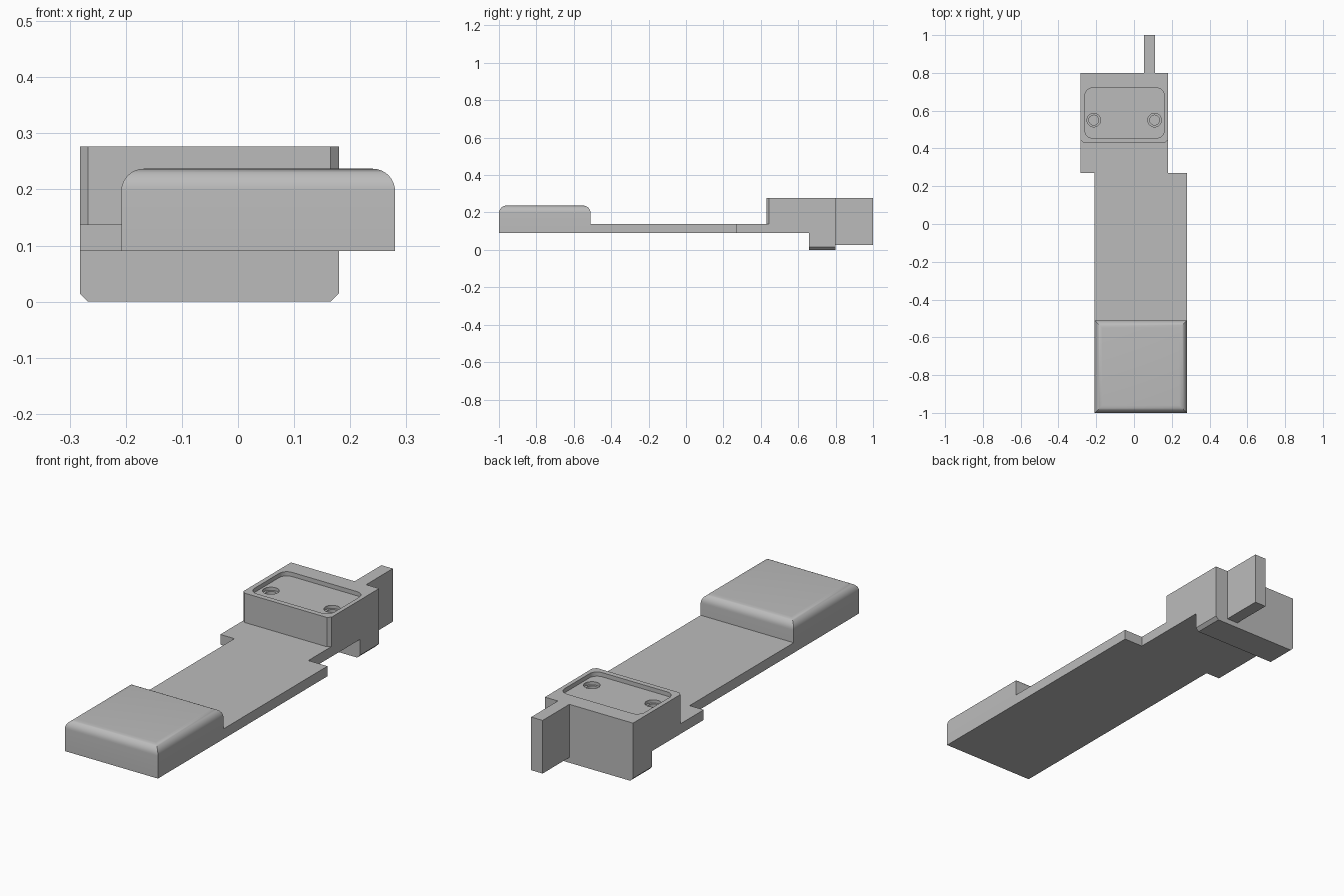
import bpy, bmesh
from math import pi, sin, cos
from mathutils import Vector

cube = bpy.data.objects.get("Cube")
if cube:
    bpy.data.objects.remove(cube, do_unlink=True)

grey = bpy.data.materials.new("plain_grey")
grey.use_nodes = True
COLOUR = (0.5, 0.5, 0.5, 1)
grey.diffuse_color = COLOUR
grey.node_tree.nodes["Principled BSDF"].inputs["Base Color"].default_value = COLOUR


def prism(name, outline, axis, low, high, bevel_rule=None, width=0.0, segments=1):
    """Extrude an outline along x, y or z; bevel the edges picked by a rule on their two ends."""
    def place(p, d):
        return {"x": (d, *p), "y": (p[0], d, p[1]), "z": (*p, d)}[axis]

    bm = bmesh.new()
    base = bm.faces.new([bm.verts.new(place(p, low)) for p in outline])
    grown = bmesh.ops.extrude_face_region(bm, geom=[base])["geom"]
    shift = Vector(place((0, 0), high - low))
    bmesh.ops.translate(bm, vec=shift, verts=[v for v in grown if isinstance(v, bmesh.types.BMVert)])
    bmesh.ops.recalc_face_normals(bm, faces=bm.faces)
    if bevel_rule:
        edges = [e for e in bm.edges if bevel_rule(e.verts[0].co, e.verts[1].co)]
        bmesh.ops.bevel(bm, geom=edges, offset=width, segments=segments, profile=0.5, affect="EDGES")
    mesh = bpy.data.meshes.new(name)
    bm.to_mesh(mesh)
    bm.free()
    mesh.materials.append(grey)
    ob = bpy.data.objects.new(name, mesh)
    bpy.context.collection.objects.link(ob)
    return ob


def select(ob):
    bpy.ops.object.select_all(action="DESELECT")
    ob.select_set(True)
    bpy.context.view_layer.objects.active = ob


def rectangle(x0, x1, y0, y1):
    return [(x0, y0), (x1, y0), (x1, y1), (x0, y1)]


def rounded(x0, x1, y0, y1, r, steps=8):
    """Rectangle outline with round corners; a circle when the sides equal 2r."""
    centres = [(x1 - r, y1 - r), (x0 + r, y1 - r), (x0 + r, y0 + r), (x1 - r, y0 + r)]
    square = x1 - x0 <= 2 * r + 1e-6
    count = steps if square else steps + 1
    return [(cx + r * cos(a), cy + r * sin(a))
            for q, (cx, cy) in enumerate(centres)
            for a in [(q + i / steps) * pi / 2 for i in range(count)]]


def cut(target, outline, low, high):
    cutter = prism("cutter", outline, "z", low, high)
    cutter.hide_render = True
    mod = target.modifiers.new("cut", "BOOLEAN")
    mod.operation, mod.solver, mod.object = "DIFFERENCE", "EXACT", cutter
    select(target)
    bpy.ops.object.modifier_apply(modifier=mod.name)
    bpy.data.objects.remove(cutter, do_unlink=True)


LEFT, RIGHT = -0.208, 0.28            # wide strip and pad
BLOCK_L, BLOCK_R = -0.282, 0.18       # housing
BOTTOM, PLATE_TOP, TOP = 0.09, 0.138, 0.277

# Flat plate, offset where it meets the housing
prism("plate", [(LEFT, -0.51), (RIGHT, -0.51), (RIGHT, 0.27), (BLOCK_R, 0.27),
                (BLOCK_R, 0.657), (BLOCK_L, 0.657), (BLOCK_L, 0.27), (LEFT, 0.27)],
      "z", BOTTOM, PLATE_TOP)

# End pad with rounded top edges
PAD_TOP = 0.237
pad = prism("end_pad", rectangle(LEFT, RIGHT, -1, -0.51), "z", BOTTOM, PAD_TOP,
            lambda a, b: min(a.z, b.z) > PAD_TOP - 0.001, 0.04, 8)
select(pad)
bpy.ops.object.shade_smooth_by_angle(angle=pi / 6)

# Housing: side profile, chamfered at the front corners and under the foot
FRONT = 0.43


def housing_chamfer(a, b):
    upright = abs(a.z - b.z) > 0.1 and max(a.y, b.y) < FRONT + 0.001
    foot = max(a.z, b.z) < 0.001 and abs(a.x - b.x) < 0.001
    return upright or foot


housing = prism("housing", [(FRONT, PLATE_TOP), (0.657, PLATE_TOP), (0.657, 0), (0.8, 0),
                            (0.8, TOP), (FRONT, TOP)],
                "x", BLOCK_L, BLOCK_R, housing_chamfer, 0.015)

# Shallow pocket and two stepped screw holes
FLOOR = TOP - 0.02
cut(housing, rounded(-0.26, 0.16, 0.455, 0.72, 0.04), FLOOR, TOP + 0.1)
for x in (-0.213, 0.109):
    for r, depth in ((0.036, 0.015), (0.026, 0.035)):
        cut(housing, rounded(x - r, x + r, 0.55 - r, 0.55 + r, r), FLOOR - depth, TOP + 0.05)
select(housing)
bpy.ops.object.shade_smooth_by_angle(angle=pi / 6)

# Rear tab
prism("rear_tab", rectangle(0.052, 0.112, 0.8, 1), "z", 0.025, TOP)
